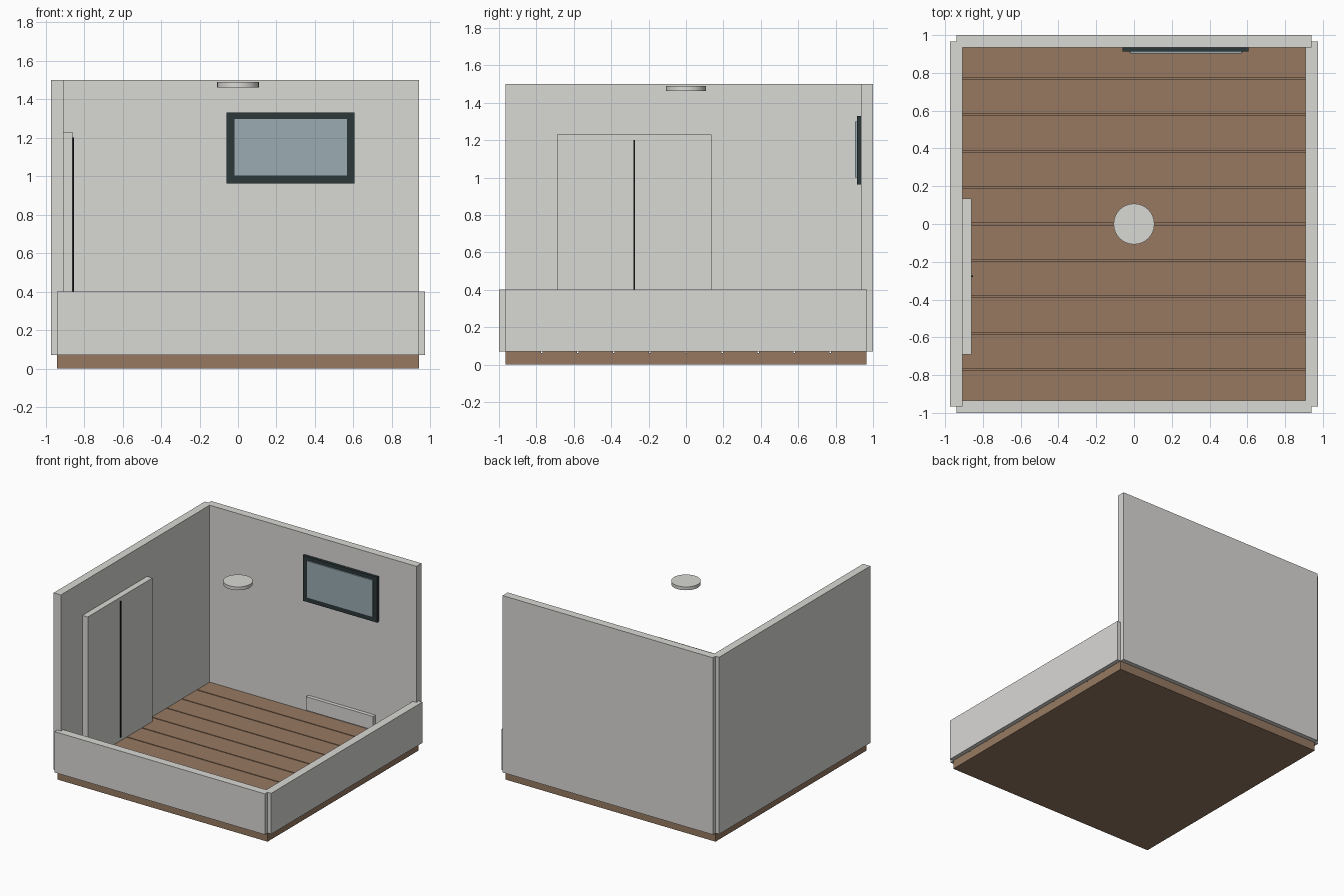
import bpy
import math

if "Cube" in bpy.data.objects:
    bpy.data.objects.remove(bpy.data.objects["Cube"])


def material(name, rgb):
    """Flat material from sRGB 0-255 values."""
    m = bpy.data.materials.new(name)
    lin = [((c / 255 + 0.055) / 1.055) ** 2.4 for c in rgb]
    m.diffuse_color = (*lin, 1)
    m.use_nodes = True
    m.node_tree.nodes["Principled BSDF"].inputs["Base Color"].default_value = m.diffuse_color
    return m


WALL = material("off_white", (217, 216, 213))
WOOD = material("brown_wood", (150, 121, 97))
FRAME = material("dark_slate", (45, 56, 58))
GLASS = material("blue_grey_glass", (155, 172, 180))
BLACK = material("black", (16, 18, 18))


def box(name, mat, x, y, z):
    """Box from (min, max) ranges on each axis."""
    bpy.ops.mesh.primitive_cube_add(size=1)
    ob = bpy.context.object
    ob.name = name
    ob.location = [(a + b) / 2 for a, b in (x, y, z)]
    ob.scale = [b - a for a, b in (x, y, z)]
    bpy.ops.object.transform_apply(location=True, rotation=False, scale=True)
    ob.data.materials.append(mat)
    return ob


# Floor slab with boards separated by narrow grooves
FLOOR = 0.07
box("floor_slab", WOOD, (-0.94, 0.94), (-0.965, 0.965), (0, FLOOR - 0.008))
boards, gap = 10, 0.008
pitch = 1.93 / boards
for i in range(boards):
    y0 = -0.965 + i * pitch
    lo = y0 + (gap / 2 if i > 0 else 0)
    hi = y0 + pitch - (gap / 2 if i < boards - 1 else 0)
    box(f"floor_board_{i + 1}", WOOD, (-0.94, 0.94), (lo, hi), (FLOOR - 0.008, FLOOR))

# Two tall walls and two low cutaway walls
box("back_wall", WALL, (-0.94, 0.94), (0.935, 1.0), (FLOOR, 1.5))
box("left_wall", WALL, (-0.973, -0.908), (-0.965, 0.967), (FLOOR, 1.5))
box("front_low_wall", WALL, (-0.94, 0.94), (-1.0, -0.935), (FLOOR, 0.4))
box("right_low_wall", WALL, (0.908, 0.973), (-0.965, 0.967), (FLOOR, 0.4))

# Double door with a dark centre seam
box("door_panel", WALL, (-0.908, -0.86), (-0.69, 0.135), (FLOOR, 1.23))
box("door_seam", BLACK, (-0.86, -0.852), (-0.281, -0.273), (0.1, 1.2))

# Window with frame and glass, heater below it
box("window_frame", FRAME, (-0.06, 0.605), (0.913, 0.935), (0.963, 1.33))
box("window_glass", GLASS, (-0.02, 0.57), (0.903, 0.913), (1.0, 1.3))
box("heater", WALL, (-0.025, 0.575), (0.905, 0.935), (0.09, 0.2))

# Round ceiling lamp
bpy.ops.mesh.primitive_cylinder_add(vertices=32, radius=0.108, depth=0.027,
                                    location=(0, 0, 1.476))
lamp = bpy.context.object
lamp.name = "ceiling_lamp"
lamp.data.materials.append(WALL)
bpy.ops.object.shade_smooth_by_angle(angle=math.radians(30))
